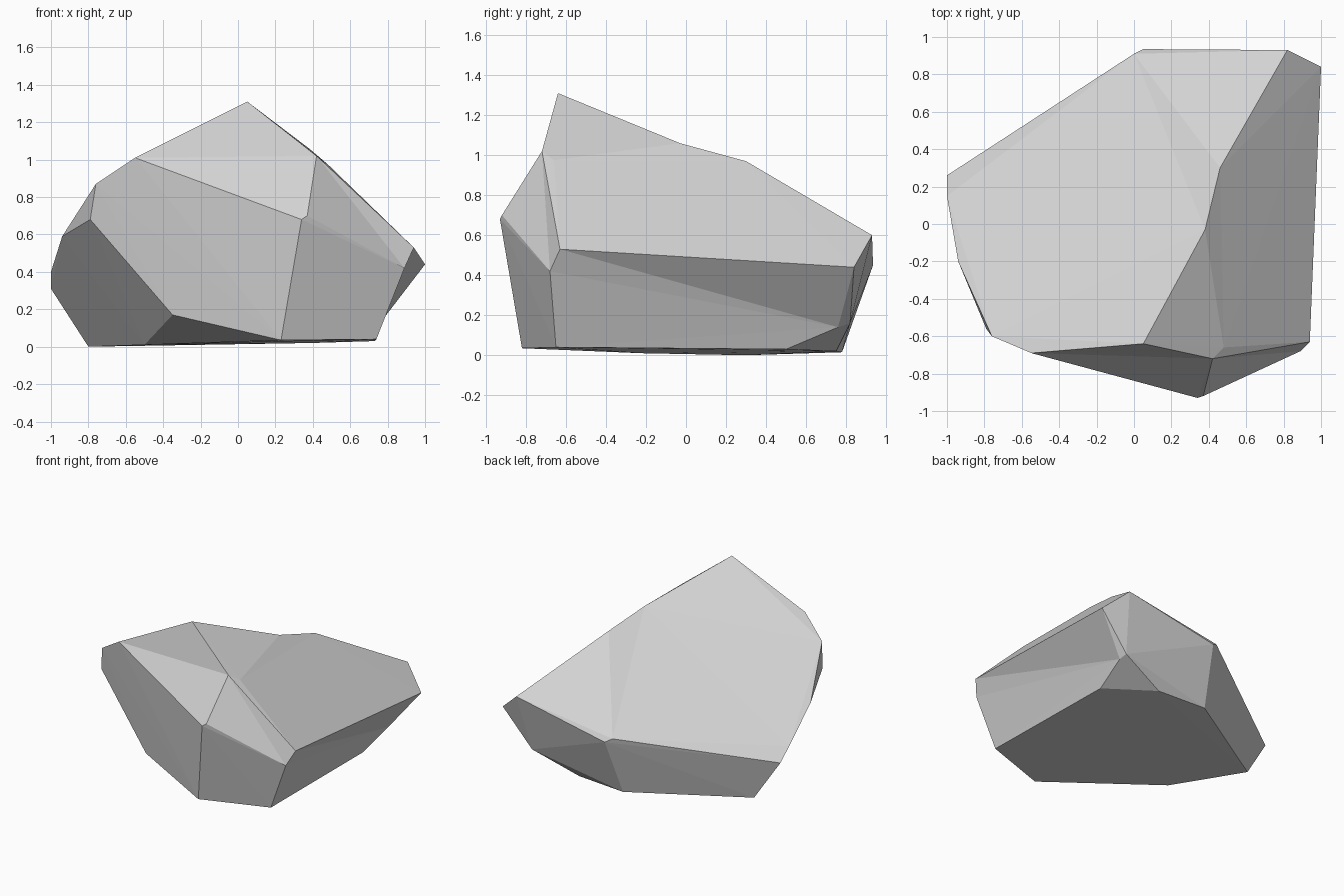
import bpy
import bmesh
from mathutils import Vector

cube = bpy.data.objects.get("Cube")
if cube:
    bpy.data.objects.remove(cube, do_unlink=True)

# One stone colour
stone = bpy.data.materials.new("stone grey")
stone.use_nodes = True
GREY = (0.65, 0.65, 0.65, 1)
stone.diffuse_color = GREY
stone.node_tree.nodes["Principled BSDF"].inputs["Base Color"].default_value = GREY

# Corner points of the boulder, grouped by region
underside = [(.23, -.82, .035), (.74, -.65, .04), (.73, .5, .03), (.4, .75, .02),
             (0, .78, .015), (-.8, .3, 0), (-.5, -.22, .01)]
front_side = [(-.35, -.64, .17), (.34, -.93, .68), (.37, -.92, .7), (.89, -.68, .42)]
right_side = [(-.76, -.6, .87), (-.79, -.56, .68), (-.94, -.2, .59),
              (-1, .15, .4), (-1, .26, .31)]
back_side = [(.05, .935, .45), (0, .91, .48), (.82, .93, .6), (1, .84, .44)]
crown = [(.05, -.64, 1.31), (-.55, -.69, 1.01), (.94, -.63, .53)]

# Corners in shallow dips: each is pushed out for wrapping, then set back in
dips = [
    ((.38, -.03, 1.06), (-.08, 0, .12)),   # ridge saddle
    ((.46, .3, .97), (.03, 0, .08)),       # ridge shoulder
    ((.42, -.72, 1.02), (0, -.15, .04)),   # front brow
    ((.48, -.66, .975), (.04, 0, .055)),   # beside the brow
    ((.77, .76, .14), (.17, 0, 0)),        # lower left flank
    ((.76, .82, .16), (.01, .13, 0)),      # lower back corner
]

# Wrap the corners in flat facets
bm = bmesh.new()
for co in underside + front_side + right_side + back_side + crown:
    bm.verts.new(co)
pushed = [(bm.verts.new(Vector(co) + Vector(push)), co) for co, push in dips]
bmesh.ops.convex_hull(bm, input=bm.verts[:])
for vert, co in pushed:
    vert.co = co
loose = [v for v in bm.verts if not v.link_faces]
bmesh.ops.delete(bm, geom=loose, context='VERTS')
bmesh.ops.recalc_face_normals(bm, faces=bm.faces[:])

mesh = bpy.data.meshes.new("boulder")
bm.to_mesh(mesh)
bm.free()
mesh.materials.append(stone)
boulder = bpy.data.objects.new("boulder", mesh)
bpy.context.collection.objects.link(boulder)
